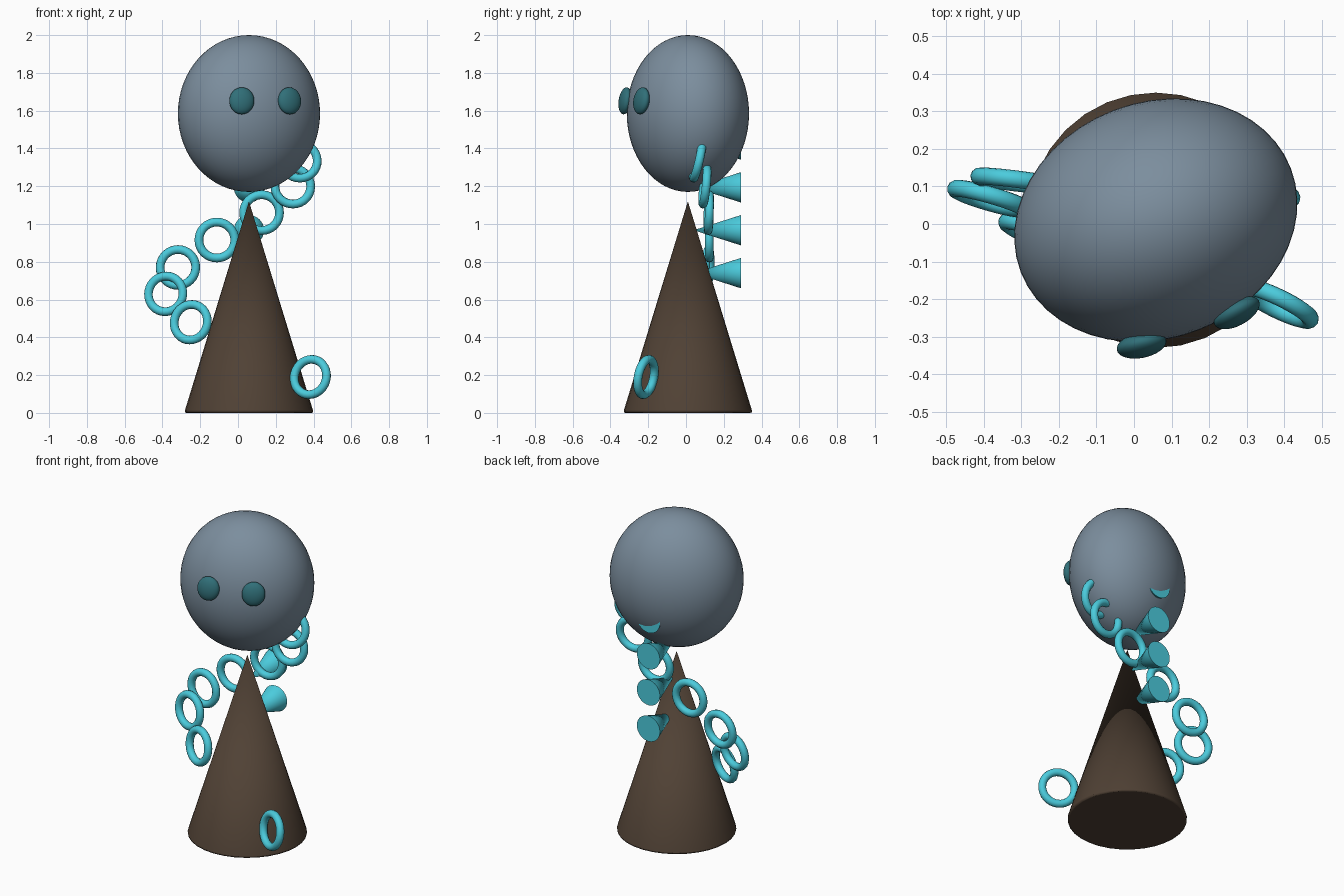
import bpy
from math import radians, pi

if "Cube" in bpy.data.objects:
    bpy.data.objects.remove(bpy.data.objects["Cube"])


def material(name, rgb):
    m = bpy.data.materials.new(name)
    m.diffuse_color = (*rgb, 1)
    m.use_nodes = True
    m.node_tree.nodes["Principled BSDF"].inputs["Base Color"].default_value = m.diffuse_color
    return m


SLATE = material("slate", (0.20, 0.27, 0.34))
BROWN = material("brown", (0.08, 0.053, 0.035))
CYAN = material("cyan", (0.07, 0.60, 0.72))
TEAL = material("teal", (0.03, 0.16, 0.19))


def finish(name, mat, angle=40):
    o = bpy.context.object
    o.name = name
    o.data.materials.append(mat)
    bpy.ops.object.shade_smooth_by_angle(angle=radians(angle))
    return o


def ellipsoid(name, mat, loc, size, rot=(0, 0, 0), seg=32, rings=20):
    bpy.ops.mesh.primitive_uv_sphere_add(segments=seg, ring_count=rings, radius=1, location=loc,
                                         rotation=[radians(a) for a in rot])
    bpy.context.object.scale = size
    bpy.ops.object.transform_apply(location=False, rotation=False, scale=True)
    return finish(name, mat, 60)


CX, CY = 0.058, 0.01

# Body: tall cone with a slightly softened bottom rim
bpy.ops.mesh.primitive_cone_add(vertices=32, radius1=0.343, radius2=0, depth=1.12,
                                location=(CX, CY, 0.56))
body = finish("body", BROWN)
bevel = body.modifiers.new("rim", 'BEVEL')
bevel.width = 0.012
bevel.segments = 2
bevel.limit_method = 'ANGLE'
bevel.angle_limit = radians(60)

# Head: egg turned a little to one side
ellipsoid("head", SLATE, (CX, CY, 1.585), (0.385, 0.314, 0.415), (0, 0, 21), 48, 32)

# Eyes, lying on the head surface
ellipsoid("eye_left", TEAL, (0.02, -0.322, 1.652), (0.067, 0.033, 0.072), (-8, 10, 10))
ellipsoid("eye_right", TEAL, (0.273, -0.236, 1.652), (0.067, 0.033, 0.072), (-8, 10, 27))

# Back spikes: cones with their points sunk into the back
for i in range(4):
    bpy.ops.mesh.primitive_cone_add(vertices=32, radius1=0.08, radius2=0, depth=0.25,
                                    location=(CX, 0.165, 0.74 + 0.227 * i),
                                    rotation=(pi / 2, 0, 0))
    finish(f"back_spike_{i + 1}", CYAN)

# Chain of rings winding around the body: x, y, z, yaw, lean
RINGS = [
    (0.383, -0.212, 0.19, -26, -10),
    (0.07, -0.13, 0.335, -26, -8),
    (-0.25, -0.03, 0.48, -22, -8),
    (-0.383, 0.067, 0.63, -16, -6),
    (-0.318, 0.115, 0.77, -7, -3),
    (-0.112, 0.123, 0.915, 0, 0),
    (0.125, 0.12, 1.06, 2, -2),
    (0.29, 0.10, 1.20, 4, -6),
    (0.325, 0.062, 1.335, 5, -13),
]
for i, (x, y, z, yaw, lean) in enumerate(RINGS):
    bpy.ops.mesh.primitive_torus_add(major_radius=0.095, minor_radius=0.023,
                                     major_segments=32, minor_segments=12,
                                     location=(x, y, z),
                                     rotation=(radians(90 + lean), 0, radians(yaw)))
    finish(f"chain_ring_{i + 1}", CYAN, 60)
